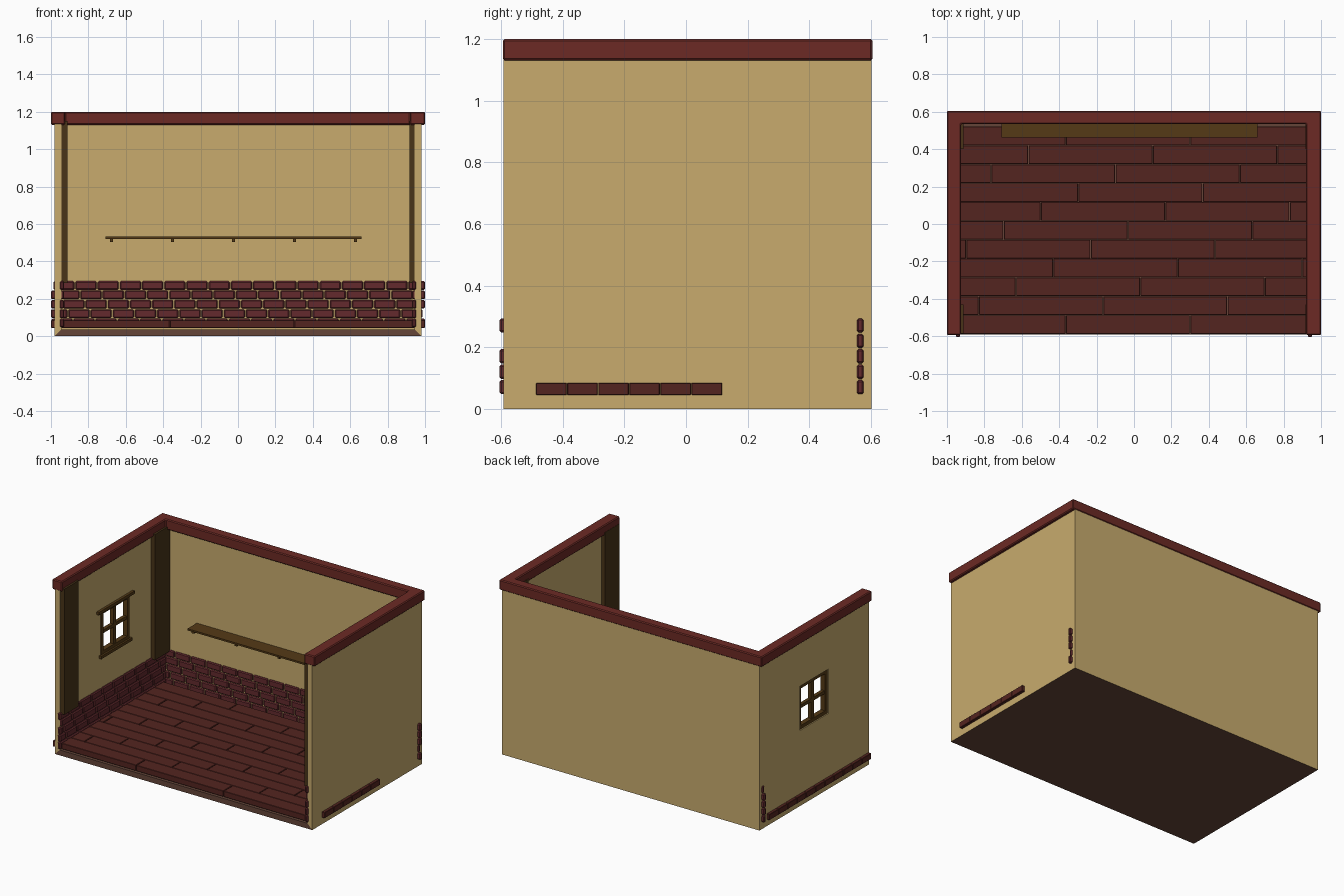
import bpy, bmesh, math
from mathutils import Matrix, Vector

if "Cube" in bpy.data.objects:
    bpy.data.objects.remove(bpy.data.objects["Cube"])


def mat(name, r, g, b):
    m = bpy.data.materials.new(name)
    m.diffuse_color = (r, g, b, 1)
    m.use_nodes = True
    m.node_tree.nodes["Principled BSDF"].inputs["Base Color"].default_value = m.diffuse_color
    return m


PLASTER = mat("plaster", 0.58, 0.41, 0.155)
SLAB = mat("slab", 0.13, 0.06, 0.04)
TRIM = mat("trim_red", 0.15, 0.023, 0.018)
PLANK = mat("plank_brown", 0.088, 0.018, 0.014)
BRICK = mat("brick_red", 0.125, 0.023, 0.027)
POST = mat("post_brown", 0.065, 0.034, 0.009)
WOOD = mat("shelf_wood", 0.09, 0.042, 0.008)


def finish(name, bm, *mats):
    bmesh.ops.recalc_face_normals(bm, faces=bm.faces)
    me = bpy.data.meshes.new(name)
    bm.to_mesh(me)
    bm.free()
    for m in mats:
        me.materials.append(m)
    ob = bpy.data.objects.new(name, me)
    bpy.context.collection.objects.link(ob)
    return ob


def add_box(bm, lo, hi):
    lo, hi = Vector(lo), Vector(hi)
    m = Matrix.Translation((lo + hi) / 2) @ Matrix.Diagonal((*(hi - lo), 1))
    return bmesh.ops.create_cube(bm, size=1, matrix=m)


def boxes(name, material, items, bevel=0):
    bm = bmesh.new()
    for lo, hi in items:
        add_box(bm, lo, hi)
    ob = finish(name, bm, material)
    if bevel:
        b = ob.modifiers.new("bevel", "BEVEL")
        b.width, b.segments = bevel, 1
    return ob


def spans(joint, pitch, lo, hi, gap):
    """Lengths of a running course, cut off at both ends."""
    a = joint - pitch * math.ceil((joint - lo) / pitch)
    out = []
    while a < hi:
        s, e = max(a + gap / 2, lo), min(a + pitch - gap / 2, hi)
        if e - s > 0.015:
            out.append((s, e))
        a += pitch
    return out


# Room shell: open box, thickened inward, so corners are mitred
bm = bmesh.new()
add_box(bm, (-0.98, -0.592, 0), (0.98, 0.601, 1.15))
bmesh.ops.recalc_face_normals(bm, faces=bm.faces)
gone = [f for f in bm.faces if f.normal.z > 0.9 or f.normal.y < -0.9]
bmesh.ops.delete(bm, geom=gone, context="FACES")
for f in bm.faces:
    f.material_index = 1 if f.normal.z < -0.9 else 0
me = bpy.data.meshes.new("room_shell")
bm.to_mesh(me)
bm.free()
shell = bpy.data.objects.new("room_shell", me)
bpy.context.collection.objects.link(shell)
me.materials.append(PLASTER)
me.materials.append(SLAB)
s = shell.modifiers.new("thickness", "SOLIDIFY")
s.thickness, s.offset, s.use_even_offset = 0.037, -1, True

# Window opening in the left wall
cutter = boxes("window_cutter", PLASTER, [((-1.1, -0.15, 0.52), (-0.85, 0.16, 0.825))])
cutter.hide_render = True
cutter.hide_set(True)
cut = shell.modifiers.new("window", "BOOLEAN")
cut.object, cut.operation, cut.solver = cutter, "DIFFERENCE", "EXACT"

# Window frame, cross bars, lintel and sill
x0, x1 = -0.972, -0.938
boxes("window_frame", WOOD, [
    ((x0, -0.15, 0.52), (x1, -0.125, 0.825)),
    ((x0, 0.135, 0.52), (x1, 0.16, 0.825)),
    ((x0, -0.15, 0.80), (x1, 0.16, 0.825)),
    ((x0, -0.15, 0.52), (x1, 0.16, 0.545)),
    ((-0.967, -0.009, 0.52), (-0.943, 0.019, 0.825)),
    ((-0.967, -0.15, 0.66), (-0.943, 0.16, 0.682)),
    ((-0.96, -0.19, 0.815), (-0.926, 0.20, 0.835)),
    ((-0.96, -0.165, 0.503), (-0.926, 0.175, 0.523))])

# U-shaped trim along the top of the walls
bm = bmesh.new()
outline = [(-1, -0.594), (-0.925, -0.594), (-0.925, 0.535), (0.92, 0.535),
           (0.92, -0.594), (1, -0.594), (1, 0.605), (-1, 0.605)]
face = bm.faces.new([bm.verts.new((x, y, 1.13)) for x, y in outline])
ext = bmesh.ops.extrude_face_region(bm, geom=[face])
bmesh.ops.translate(bm, vec=(0, 0, 0.07),
                    verts=[v for v in ext["geom"] if isinstance(v, bmesh.types.BMVert)])
trim = finish("top_trim", bm, TRIM)
b = trim.modifiers.new("bevel", "BEVEL")
b.width, b.segments = 0.006, 1

# Floor planks in staggered rows; some ends poke through the walls
planks = []
for i in range(11):
    y = 0.52 - 0.1008 * i
    end = 1.0 if 4 <= i <= 9 else 0.96
    for a, c in spans(-0.365 - 0.1995 * i, 0.665, -1.0, end, 0.004):
        planks.append(((a, y - 0.0988, 0.045), (c, y, 0.085)))
boxes("floor_planks", PLANK, planks, 0.002)

# Brick courses on the back wall and both side walls
back, left, right = [], [], []
for k in range(5):
    z1 = 0.294 - 0.05 * k
    z0 = z1 - 0.046
    for a, c in spans(-0.872 + 0.027 * k, 0.1187, -1.0, 1.0, 0.006):
        back.append(((a, 0.554, z0), (c, 0.576, z1)))
    for a, c in spans(-0.50 + 0.027 * k, 0.1187, -0.605, 0.55, 0.006):
        left.append(((-0.953, a, z0), (-0.93, c, z1)))
        right.append(((0.93, a, z0), (0.953, c, z1)))
for name, items in (("back_bricks", back), ("left_bricks", left), ("right_bricks", right)):
    boxes(name, BRICK, items, 0.006)

# Flat corner posts above the bricks
for name, xa, xb in (("left_posts", -0.95, -0.912), ("right_posts", 0.918, 0.95)):
    boxes(name, POST, [((xa, -0.585, 0.285), (xb, -0.43, 1.15)),
                       ((xa, 0.40, 0.285), (xb, 0.567, 1.15))])

# Long shelf with brackets
boxes("shelf", WOOD, [((-0.709, 0.463, 0.52), (0.66, 0.568, 0.532))])
boxes("shelf_brackets", WOOD,
      [((x - 0.009, 0.475, 0.503), (x + 0.009, 0.568, 0.521))
       for x in (-0.676 + 0.326 * i for i in range(5))])
